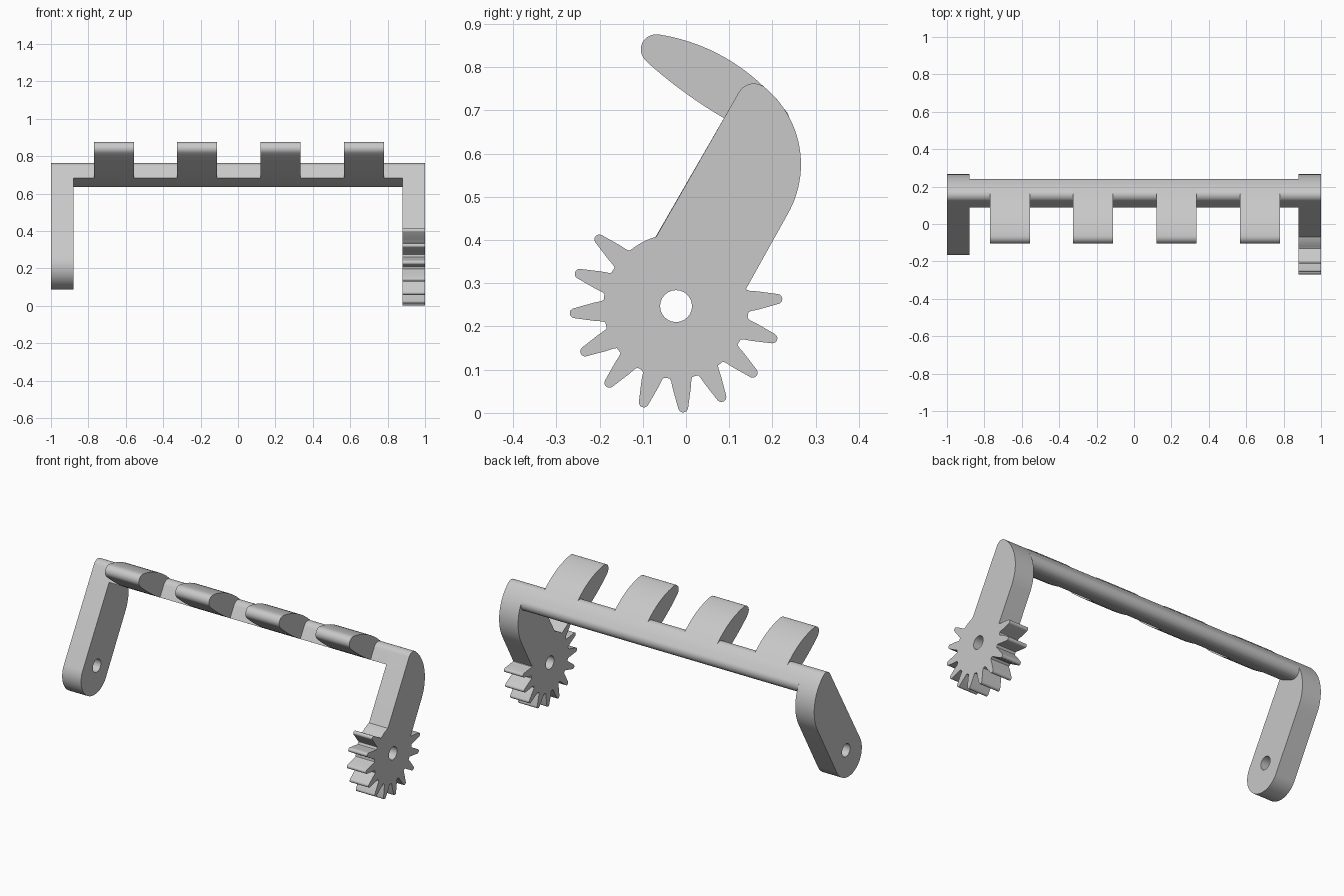
import bpy, bmesh
from math import sin, cos, radians

cube = bpy.data.objects.get("Cube")
if cube:
    bpy.data.objects.remove(cube, do_unlink=True)

grey = bpy.data.materials.new("light grey")
grey.use_nodes = True
colour = (0.58, 0.58, 0.58, 1)
grey.diffuse_color = colour
grey.node_tree.nodes["Principled BSDF"].inputs["Base Color"].default_value = colour

HUB = (-0.023, 0.247)
BACK = (0.035, 0.575)     # centre of the big rounded back
BACK_R = 0.231


def arc(centre, r, a0, a1, n=12):
    angles = [radians(a0 + (a1 - a0) * i / n) for i in range(n + 1)]
    return [(centre[0] + r * cos(a), centre[1] + r * sin(a)) for a in angles]


def curve(a, b, c, n=12):
    """Quadratic curve from a to c passing through b at the middle."""
    m = [2 * b[k] - (a[k] + c[k]) / 2 for k in (0, 1)]
    ts = [i / n for i in range(n + 1)]
    return [tuple((1 - t) ** 2 * a[k] + 2 * t * (1 - t) * m[k] + t * t * c[k]
                  for k in (0, 1)) for t in ts]


def plate(name, loops, x0, x1):
    """Extrude closed (y, z) outlines along x; later outlines are holes."""
    bm = bmesh.new()
    for loop in loops:
        vs = [bm.verts.new((x0, y, z)) for y, z in loop]
        for i, v in enumerate(vs):
            bm.edges.new((v, vs[i - 1]))
    bmesh.ops.triangle_fill(bm, edges=bm.edges[:], use_beauty=True)
    top = bmesh.ops.extrude_face_region(bm, geom=bm.faces[:])["geom"]
    for v in top:
        if isinstance(v, bmesh.types.BMVert):
            v.co.x = x1
    bmesh.ops.recalc_face_normals(bm, faces=bm.faces[:])
    mesh = bpy.data.meshes.new(name)
    bm.to_mesh(mesh)
    bm.free()
    mesh.materials.append(grey)
    obj = bpy.data.objects.new(name, mesh)
    bpy.context.collection.objects.link(obj)
    bpy.ops.object.select_all(action='DESELECT')
    obj.select_set(True)
    bpy.context.view_layer.objects.active = obj
    bpy.ops.object.shade_smooth_by_angle(angle=radians(30))
    return obj


def tooth(angle):
    """One tapered gear tooth with a rounded tip, running counterclockwise."""
    flank = [(0.166, 0.026), (0.172, 0.0235), (0.19, 0.021)]
    pts = [(r, -w) for r, w in flank]
    pts += arc((0.235, 0), 0.0115, -80, 80, 8)
    pts += [(r, w) for r, w in reversed(flank)]
    c, s = cos(radians(angle)), sin(radians(angle))
    return [(HUB[0] + r * c - w * s, HUB[1] + r * s + w * c) for r, w in pts]


# Shared upper outline of both arms: rounded back, then small rounded top
arm_top = arc(BACK, BACK_R, -30, 50, 24) + arc((0.157, 0.722), 0.04, 50, 150, 12)[1:]
axle_hole = arc(HUB, 0.037, 0, 345, 23)

# Plain arm with a round lower end
plain = arm_top + arc((-0.045, 0.209), 0.121, 150, 330, 32)
plate("right_arm", [plain, axle_hole], -1, -0.88)

# Arm ending in a partial gear
geared = arm_top + arc(HUB, 0.167, 106, 129, 6)
for k in range(11):
    geared += tooth(139 + 22.5 * k)
geared.append((0.139, 0.287))
plate("left_gear_arm", [geared, axle_hole], 0.88, 1)

# Crossbar between the arms
bar = (arc((0.2, 0.674), 0.04, 250, 391, 14) + arc(BACK, BACK_R, 31, 50, 6)[1:]
       + arc((0.157, 0.722), 0.04, 50, 150, 12)[1:]
       + curve((0.088, 0.682), (0.135, 0.657), (0.18, 0.639), 6)[:-1])
plate("crossbar", [bar], -0.88, 0.88)

# Four curved claws reaching forward from the crossbar
claw = (curve((0.183, 0.752), (0.07, 0.833), (-0.06, 0.875))
        + arc((-0.07, 0.841), 0.0345, 90, 225, 12)
        + curve((-0.085, 0.807), (0.0, 0.739), (0.088, 0.682))
        + [(0.15, 0.69)])
for i in range(4):
    x = -0.664 + 0.4455 * i
    plate(f"claw_{i + 1}", [claw], x - 0.107, x + 0.107)
